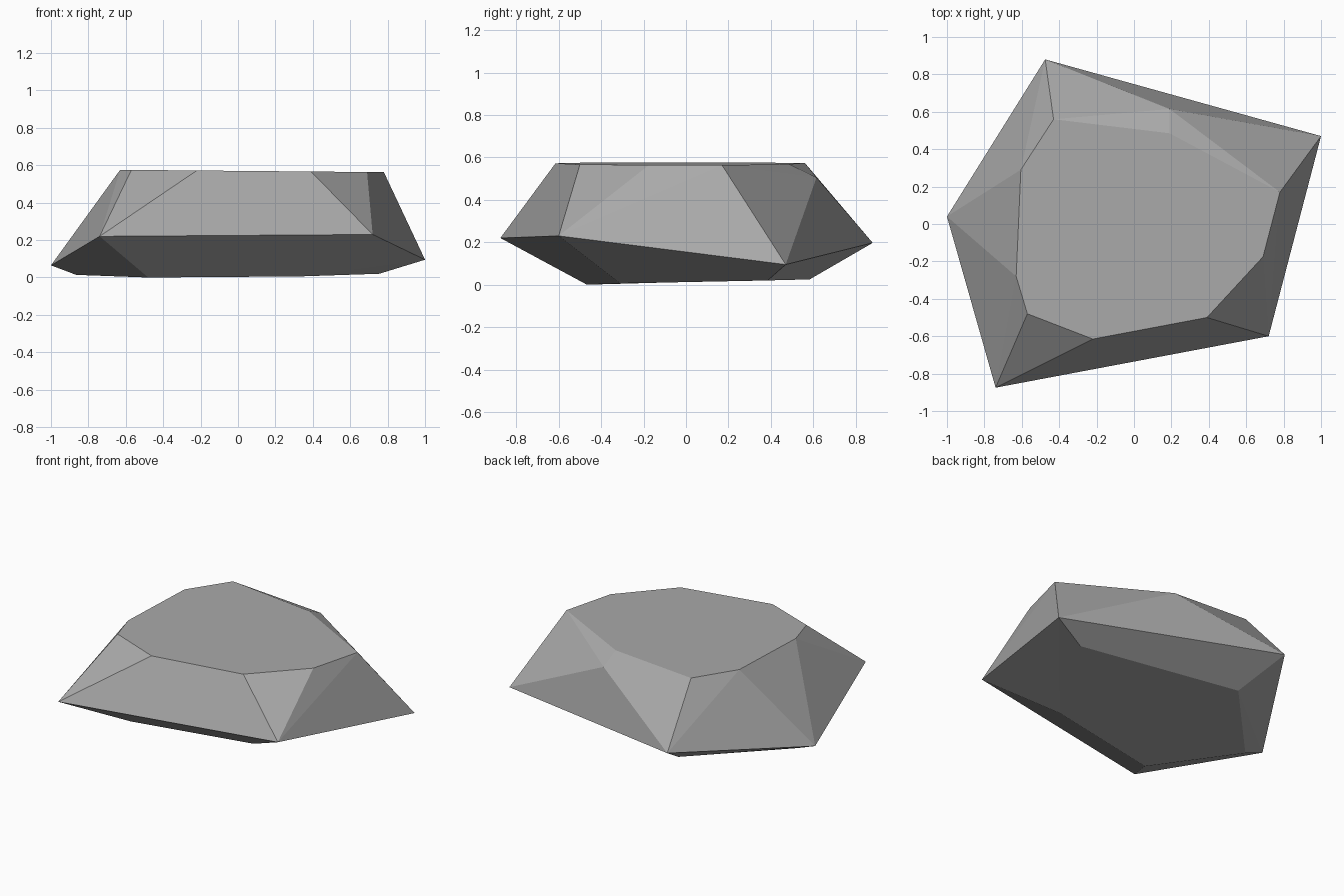
import bpy
import bmesh
from math import radians

cube = bpy.data.objects.get("Cube")
if cube:
    bpy.data.objects.remove(cube, do_unlink=True)


def make_material(name, colour):
    mat = bpy.data.materials.new(name)
    mat.use_nodes = True
    mat.diffuse_color = colour
    mat.node_tree.nodes["Principled BSDF"].inputs["Base Color"].default_value = colour
    return mat


def top_height(x):
    """The flat top leans down slightly towards +x."""
    return 0.57 - 0.009 * x


# Widest corners of the stone
rim = [(-1, 0.04, 0.065), (-0.74, -0.875, 0.22), (0.72, -0.6, 0.23),
       (1, 0.47, 0.095), (-0.475, 0.88, 0.197)]

# Outline of the flat top
top_outline = [(-0.63, -0.28), (-0.605, 0.29), (-0.43, 0.56), (0.19, 0.485),
               (0.78, 0.17), (0.69, -0.175), (0.39, -0.5), (-0.22, -0.615),
               (-0.57, -0.48)]
top = [(x, y, top_height(x)) for x, y in top_outline]

# Chipped corner behind the top
chip = [(0.19, 0.615, 0.505)]

# Underside
base = [(0.755, 0.385, 0.02), (-0.35, 0.583, 0.025), (0.335, -0.31, 0.006),
        (-0.48, -0.467, 0), (-0.865, 0.037, 0.014)]

# Wrap the corners in one faceted shell and merge nearly coplanar facets
bm = bmesh.new()
for corner in rim + top + chip + base:
    bm.verts.new(corner)
bmesh.ops.convex_hull(bm, input=bm.verts)
bmesh.ops.dissolve_limit(bm, angle_limit=radians(1.5), verts=bm.verts, edges=bm.edges)
bmesh.ops.recalc_face_normals(bm, faces=bm.faces)

mesh = bpy.data.meshes.new("rock")
bm.to_mesh(mesh)
bm.free()
mesh.materials.append(make_material("stone grey", (0.4, 0.4, 0.4, 1)))
rock = bpy.data.objects.new("rock", mesh)
bpy.context.collection.objects.link(rock)
